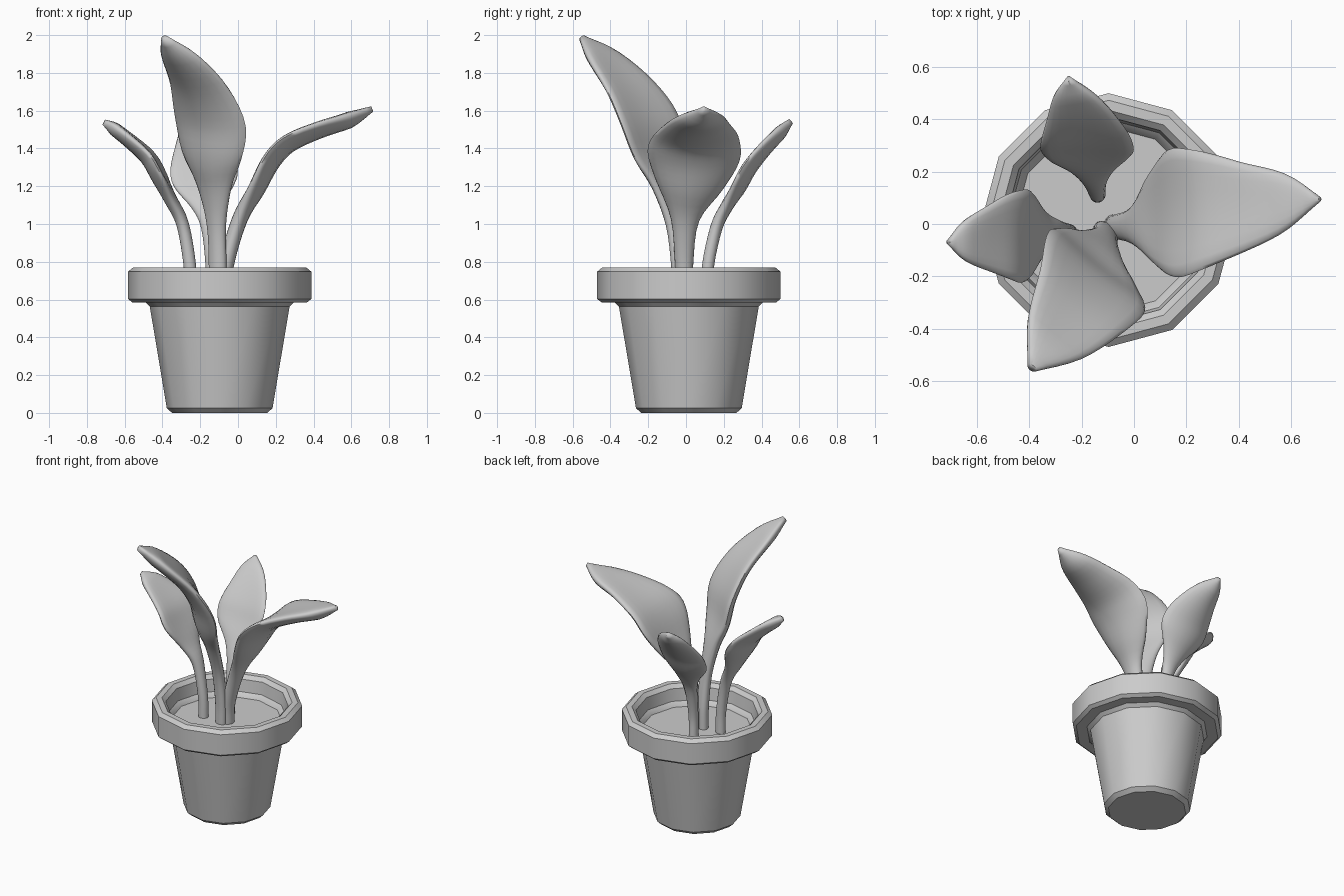
import bpy, bmesh, math
from mathutils import Vector

if "Cube" in bpy.data.objects:
    bpy.data.objects.remove(bpy.data.objects["Cube"])

CX, CY = -0.097, 0.015          # pot centre
SIDES = 12


def finish(name, bm, angle):
    bmesh.ops.recalc_face_normals(bm, faces=bm.faces)
    me = bpy.data.meshes.new(name)
    bm.to_mesh(me)
    bm.free()
    ob = bpy.data.objects.new(name, me)
    bpy.context.collection.objects.link(ob)
    bpy.ops.object.select_all(action='DESELECT')
    ob.select_set(True)
    bpy.context.view_layer.objects.active = ob
    bpy.ops.object.shade_smooth_by_angle(angle=math.radians(angle))
    return ob


def skin(bm, rings):
    """Bridge consecutive vertex rings and cap both ends."""
    for a, b in zip(rings, rings[1:]):
        n = len(a)
        for i in range(n):
            j = (i + 1) % n
            bm.faces.new((a[i], a[j], b[j], b[i]))
    bm.faces.new(rings[0][::-1])
    bm.faces.new(rings[-1])


def lathe(name, profile):
    bm = bmesh.new()
    rings = []
    for r, z in profile:
        rings.append([bm.verts.new((CX + r * math.cos(2 * math.pi * i / SIDES),
                                    CY + r * math.sin(2 * math.pi * i / SIDES), z))
                      for i in range(SIDES)])
    skin(bm, rings)
    return finish(name, bm, 34)


def catmull(pts, steps):
    """Smooth a list of vectors, passing through every point."""
    out = []
    ext = [pts[0] * 2 - pts[1]] + pts + [pts[-1] * 2 - pts[-2]]
    for k in range(1, len(ext) - 2):
        p0, p1, p2, p3 = ext[k - 1:k + 3]
        for s in range(steps):
            t = s / steps
            out.append(0.5 * (2 * p1 + (p2 - p0) * t
                              + (2 * p0 - 5 * p1 + 4 * p2 - p3) * t ** 2
                              + (3 * p1 - p0 - 3 * p2 + p3) * t ** 3))
    out.append(pts[-1])
    return out


def leaf(name, side, stations, stem, blade, cup=0.19):
    """Stations are (x, y, z, half width); side is the width direction."""
    bm = bmesh.new()
    pts = catmull([Vector(s) for s in stations], 4)
    side = Vector(side).normalized()
    # upper side of the blade, fixed for the whole leaf
    up = (pts[-1].xyz - pts[0].xyz).cross(side)
    sign = 1 if up.z > 0 else -1
    widest = max(range(len(pts)), key=lambda k: pts[k].w)
    rings = []
    n = 20
    for k, p in enumerate(pts):
        c, hw = p.xyz, max(p.w, 0.008)
        t = pts[min(k + 1, len(pts) - 1)].xyz - pts[max(k - 1, 0)].xyz
        t.normalize()
        s = (side - t * side.dot(t)).normalized()
        nrm = t.cross(s) * sign
        # round stem flattening into a cupped blade that thins at the tip
        f = 1 if k >= widest else min(1, max(0, (hw - stem) / 0.12))
        th = stem + (blade - stem) * f
        if k >= widest:
            th = min(th, 0.012 + hw * 0.3)
        ring = []
        for i in range(n):
            a = 2 * math.pi * i / n
            off = s * hw * math.cos(a) + nrm * th * math.sin(a)
            off += nrm * cup * hw * f * (math.cos(a) ** 2 - 0.5)
            ring.append(bm.verts.new(c + off))
        rings.append(ring)
    skin(bm, rings)
    return finish(name, bm, 75)


# Pot: foot bevel, tapered body, overhanging rim, inner wall
lathe("pot", [(0.252, 0), (0.28, 0.025), (0.37, 0.563), (0.392, 0.585),
              (0.462, 0.585), (0.485, 0.603), (0.485, 0.748),
              (0.458, 0.77), (0.42, 0.77), (0.395, 0.745), (0.385, 0.66),
              (0.357, 0.632), (0.35, 0.60)])

# Soil disc
lathe("soil", [(0.35, 0.605), (0.357, 0.63)])

# Leaves
leaf("leaf_right", (0, 1, 0), [
    (-0.075, -0.005, 0.62, 0.042), (-0.063, -0.01, 0.78, 0.048),
    (0.005, -0.005, 1.02, 0.075), (0.09, 0.02, 1.20, 0.18),
    (0.165, 0.04, 1.345, 0.245), (0.26, 0.055, 1.44, 0.228),
    (0.42, 0.068, 1.51, 0.172), (0.585, 0.088, 1.56, 0.107),
    (0.71, 0.095, 1.61, 0.01)], 0.04, 0.044)

leaf("leaf_front", (0.78, -0.63, -0.10), [
    (-0.11, -0.03, 0.62, 0.05), (-0.108, -0.035, 0.78, 0.053),
    (-0.115, -0.06, 1.0, 0.06), (-0.13, -0.105, 1.20, 0.115),
    (-0.15, -0.155, 1.36, 0.20), (-0.16, -0.205, 1.54, 0.24),
    (-0.213, -0.305, 1.72, 0.20), (-0.31, -0.44, 1.88, 0.13),
    (-0.39, -0.55, 1.985, 0.02)], 0.036, 0.042)

leaf("leaf_left", (0.08, 1, 0), [
    (-0.25, -0.03, 0.62, 0.03), (-0.255, -0.03, 0.78, 0.032),
    (-0.293, -0.03, 1.0, 0.045), (-0.353, -0.037, 1.13, 0.09),
    (-0.418, -0.045, 1.27, 0.172), (-0.472, -0.045, 1.36, 0.17),
    (-0.56, -0.055, 1.44, 0.128), (-0.65, -0.065, 1.508, 0.078),
    (-0.71, -0.07, 1.54, 0.01)], 0.033, 0.036)

leaf("leaf_back", (1, -0.03, 0), [
    (-0.14, 0.115, 0.62, 0.03), (-0.14, 0.117, 0.78, 0.032),
    (-0.15, 0.16, 0.98, 0.045), (-0.16, 0.21, 1.09, 0.085),
    (-0.175, 0.275, 1.21, 0.167), (-0.183, 0.328, 1.305, 0.175),
    (-0.205, 0.41, 1.405, 0.135), (-0.235, 0.495, 1.49, 0.078),
    (-0.25, 0.555, 1.545, 0.01)], 0.032, 0.036)
